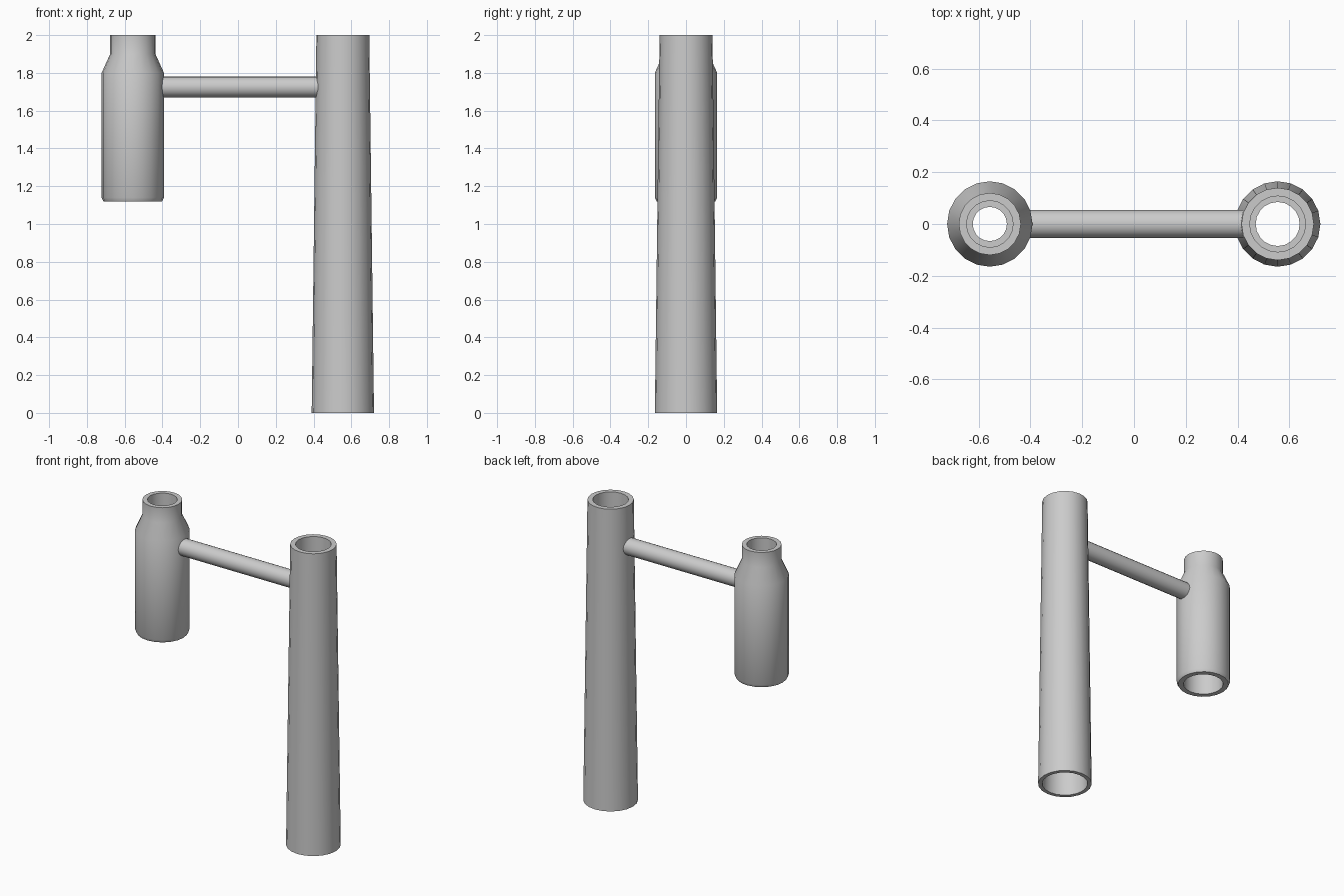
import bpy
import math

SIDES = 20

cube = bpy.data.objects.get("Cube")
if cube:
    bpy.data.objects.remove(cube)

grey = bpy.data.materials.new("plain grey")
grey.use_nodes = True
grey.diffuse_color = (0.6, 0.6, 0.6, 1)
grey.node_tree.nodes["Principled BSDF"].inputs["Base Color"].default_value = grey.diffuse_color


def finish(obj, name):
    obj.name = name
    obj.data.materials.clear()
    obj.data.materials.append(grey)
    bpy.ops.object.select_all(action="DESELECT")
    obj.select_set(True)
    bpy.context.view_layer.objects.active = obj
    bpy.ops.object.shade_smooth_by_angle(angle=math.radians(30))


def lathe(name, x, profile):
    """Turn a closed (radius, z) outline around a vertical axis at x."""
    n = len(profile)
    verts = []
    for s in range(SIDES):
        a = math.tau * s / SIDES
        verts += [(r * math.cos(a), r * math.sin(a), z) for r, z in profile]
    faces = []
    for s in range(SIDES):
        here, there = s * n, (s + 1) % SIDES * n
        for i in range(n):
            j = (i + 1) % n
            faces.append((here + i, there + i, there + j, here + j))
    mesh = bpy.data.meshes.new(name)
    mesh.from_pydata(verts, [], faces)
    obj = bpy.data.objects.new(name, mesh)
    obj.location.x = x
    bpy.context.collection.objects.link(obj)
    finish(obj, name)


# Tall tapered tube, with a ledge inside its upper bore
lathe("tall_tube", 0.555, [
    (0.165, 0), (0.14, 2), (0.108, 2), (0.108, 1.8), (0.085, 1.8), (0.14, 0)])

# Short bottle-shaped socket with a narrow neck and a stepped bore
lathe("short_socket", -0.557, [
    (0.155, 1.12), (0.165, 1.14), (0.165, 1.8), (0.12, 1.9), (0.12, 2),
    (0.09, 2), (0.09, 1.85), (0.066, 1.85), (0.122, 1.75), (0.122, 1.12)])

# Round bar joining the two, ending inside their walls
start, end = -0.42, 0.43
bpy.ops.mesh.primitive_cylinder_add(
    vertices=SIDES, radius=0.055, depth=end - start,
    location=((start + end) / 2, 0, 1.725), rotation=(0, math.pi / 2, 0))
finish(bpy.context.object, "connecting_bar")
